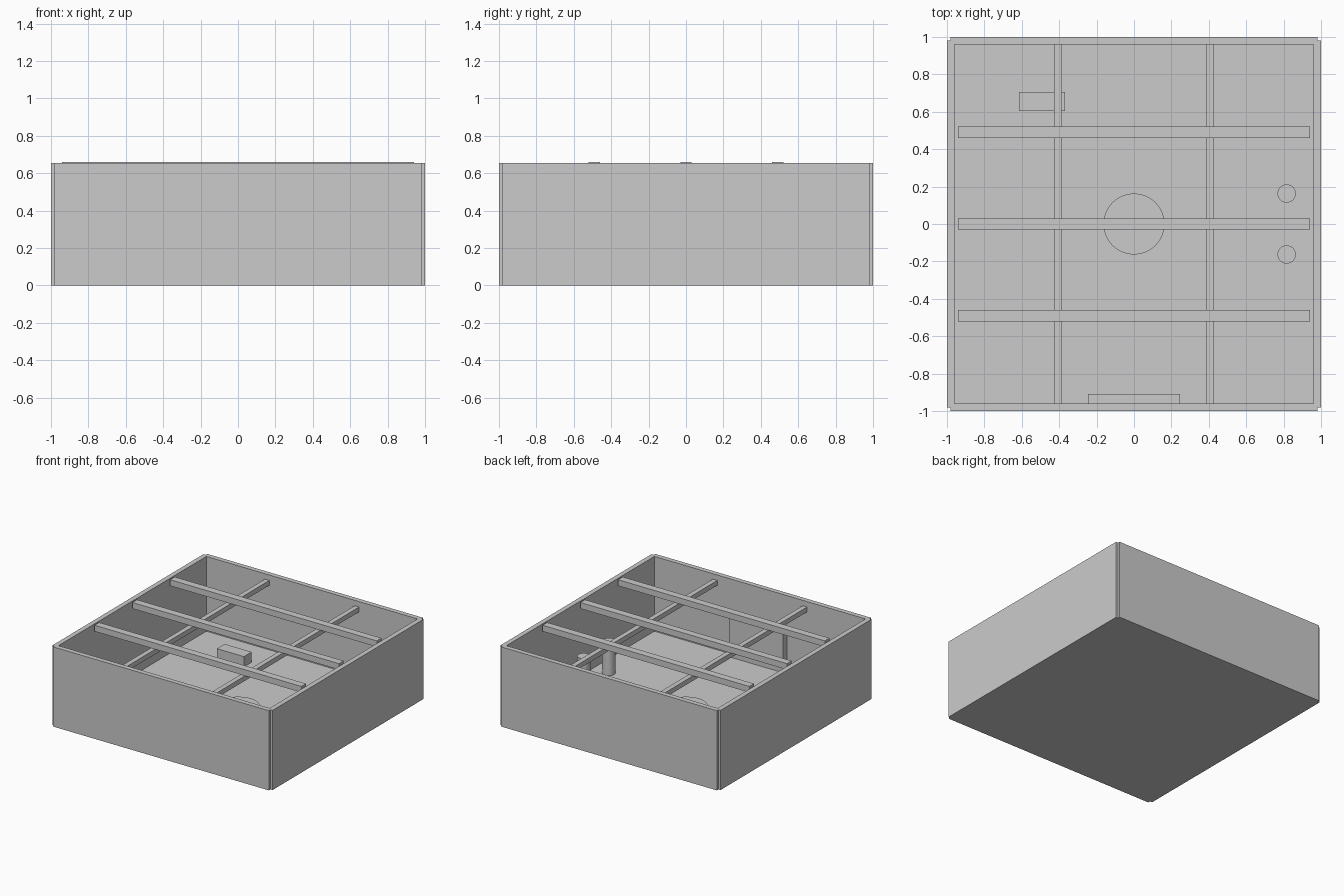
import bpy

if "Cube" in bpy.data.objects:
    bpy.data.objects.remove(bpy.data.objects["Cube"])


def box(name, x, y, z):
    """Box from (min, max) spans on each axis."""
    spans = (x, y, z)
    bpy.ops.mesh.primitive_cube_add(size=1, location=[(a + b) / 2 for a, b in spans])
    ob = bpy.context.object
    ob.name = name
    ob.scale = [b - a for a, b in spans]
    bpy.ops.object.transform_apply(location=False, rotation=False, scale=True)
    return ob


def cylinder(name, x, y, radius, z0, z1, sides):
    bpy.ops.mesh.primitive_cylinder_add(vertices=sides, radius=radius, depth=z1 - z0,
                                        location=(x, y, (z0 + z1) / 2))
    ob = bpy.context.object
    ob.name = name
    bpy.ops.object.shade_smooth_by_angle()
    return ob


FLOOR = 0.04      # floor top
TOP = 0.655       # wall top
HALF = 0.98       # wall centre line
T = 0.02          # half wall thickness

# Room shell: floor and four walls that leave a small notch at each corner
box("floor", (-HALF, HALF), (-HALF, HALF), (0, FLOOR))
for s, fb, lr in ((-1, "front", "left"), (1, "back", "right")):
    c = s * HALF
    box(fb + "_wall", (-HALF, HALF), (c - T, c + T), (0, TOP))
    box(lr + "_wall", (c - T, c + T), (-HALF, HALF), (0, TOP))

# Ceiling: two long joists carrying three cross beams
for s in (-1, 1):
    box("ceiling_joist", (s * 0.408 - 0.02, s * 0.408 + 0.02), (-0.965, 0.965), (0.57, 0.61))
for y in (-0.49, 0, 0.49):
    box("cross_beam", (-0.94, 0.94), (y - 0.03, y + 0.03), (0.61, 0.66))

# Furnishings
cylinder("floor_disc", 0, 0, 0.163, FLOOR, 0.05, 48)
for y in (-0.163, 0.163):
    cylinder("round_post", 0.816, y, 0.049, FLOOR, 0.305, 32)
box("low_chest", (-0.615, -0.37), (0.605, 0.705), (FLOOR, 0.125))
box("wall_panel", (-0.245, 0.245), (-0.96, -0.91), (FLOOR, 0.37))
